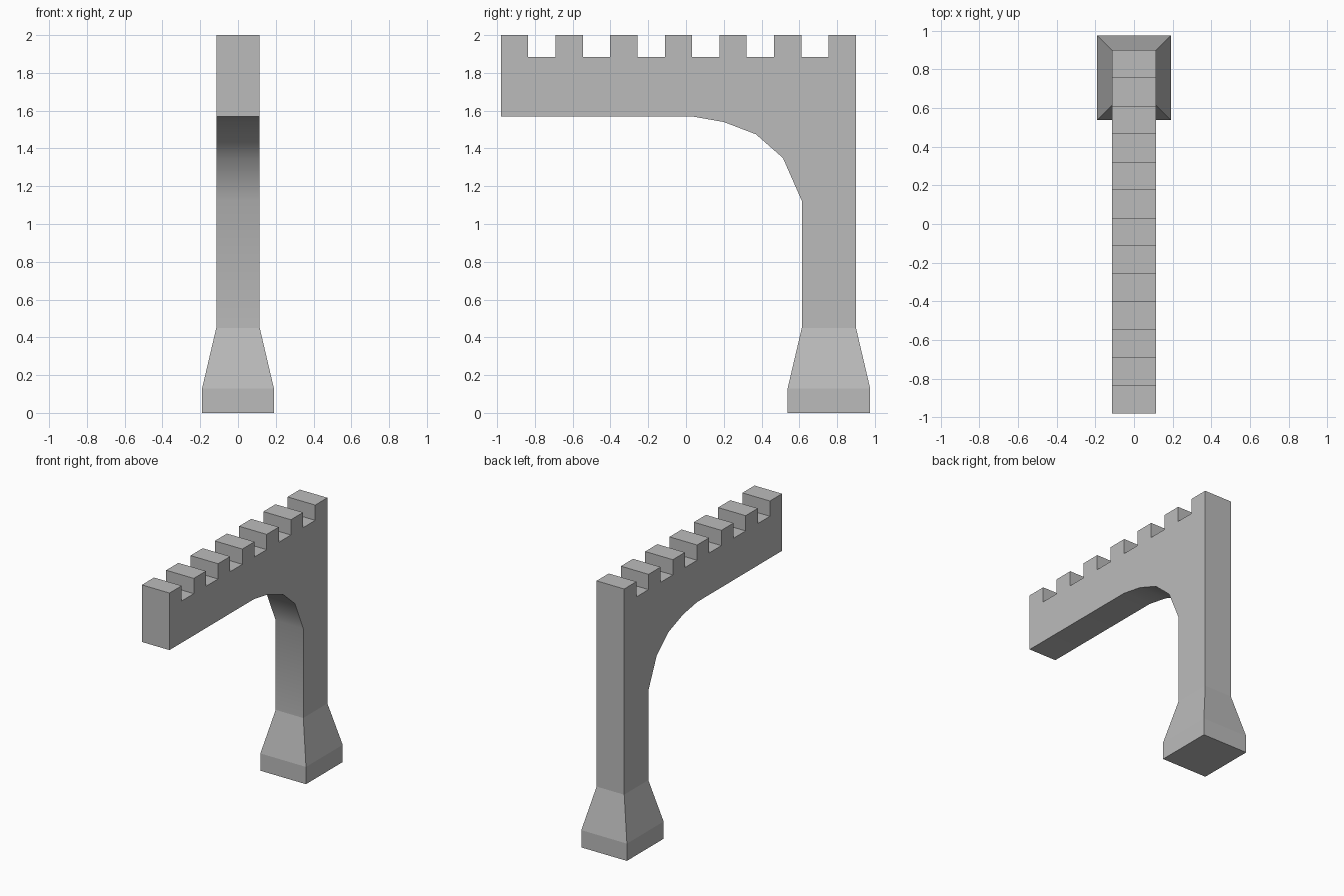
import bpy
import bmesh
import math

cube = bpy.data.objects.get("Cube")
if cube:
    bpy.data.objects.remove(cube, do_unlink=True)

stone = bpy.data.materials.new("grey_stone")
stone.use_nodes = True
GREY = (0.5, 0.5, 0.5, 1.0)
stone.diffuse_color = GREY
stone.node_tree.nodes["Principled BSDF"].inputs["Base Color"].default_value = GREY

HALF_WIDTH = 0.115
FRONT, BACK, INNER = -0.98, 0.90, 0.613
FOOT_TOP, NOTCH, TOP = 0.45, 1.885, 2.0


def finish(name, bm):
    """Turn a bmesh into a named stone object."""
    bmesh.ops.recalc_face_normals(bm, faces=bm.faces)
    mesh = bpy.data.meshes.new(name)
    bm.to_mesh(mesh)
    bm.free()
    mesh.materials.append(stone)
    obj = bpy.data.objects.new(name, mesh)
    bpy.context.collection.objects.link(obj)
    return obj


# Side profile (y, z): arched underside, then battlements from back to front
profile = [(FRONT, 1.57), (0.03, 1.57), (0.20, 1.54), (0.37, 1.475),
           (0.513, 1.35), (INNER, 1.123), (INNER, FOOT_TOP), (BACK, FOOT_TOP)]
MERLONS = 7
step = (BACK - FRONT) / (2 * MERLONS - 1)
for i in range(MERLONS):
    y = BACK - 2 * i * step
    if i:
        profile.append((y, NOTCH))
    profile += [(y, TOP), (y - step, TOP)]
    if i < MERLONS - 1:
        profile.append((y - step, NOTCH))

# Wall and column extruded across x
bm = bmesh.new()
side = bm.faces.new([bm.verts.new((-HALF_WIDTH, y, z)) for y, z in profile])
extruded = bmesh.ops.extrude_face_region(bm, geom=[side], use_keep_orig=True)
moved = [v for v in extruded["geom"] if isinstance(v, bmesh.types.BMVert)]
bmesh.ops.translate(bm, verts=moved, vec=(2 * HALF_WIDTH, 0, 0))
wall = finish("arched_wall", bm)

# Smooth arch, crisp corners
bpy.ops.object.select_all(action="DESELECT")
wall.select_set(True)
bpy.context.view_layer.objects.active = wall
bpy.ops.object.shade_smooth_by_angle(angle=math.radians(30))

# Flared foot: stacked rectangular rings (height, flare)
bm = bmesh.new()
rings = []
for z, flare in ((0, 0.075), (0.13, 0.075), (FOOT_TOP, 0)):
    x = HALF_WIDTH + flare
    y0, y1 = INNER - flare, BACK + flare
    corners = ((-x, y0), (x, y0), (x, y1), (-x, y1))
    rings.append([bm.verts.new((cx, cy, z)) for cx, cy in corners])
for low, high in zip(rings, rings[1:]):
    for i in range(4):
        j = (i + 1) % 4
        bm.faces.new((low[i], low[j], high[j], high[i]))
bm.faces.new(rings[0])
bm.faces.new(rings[-1])
finish("flared_foot", bm)
